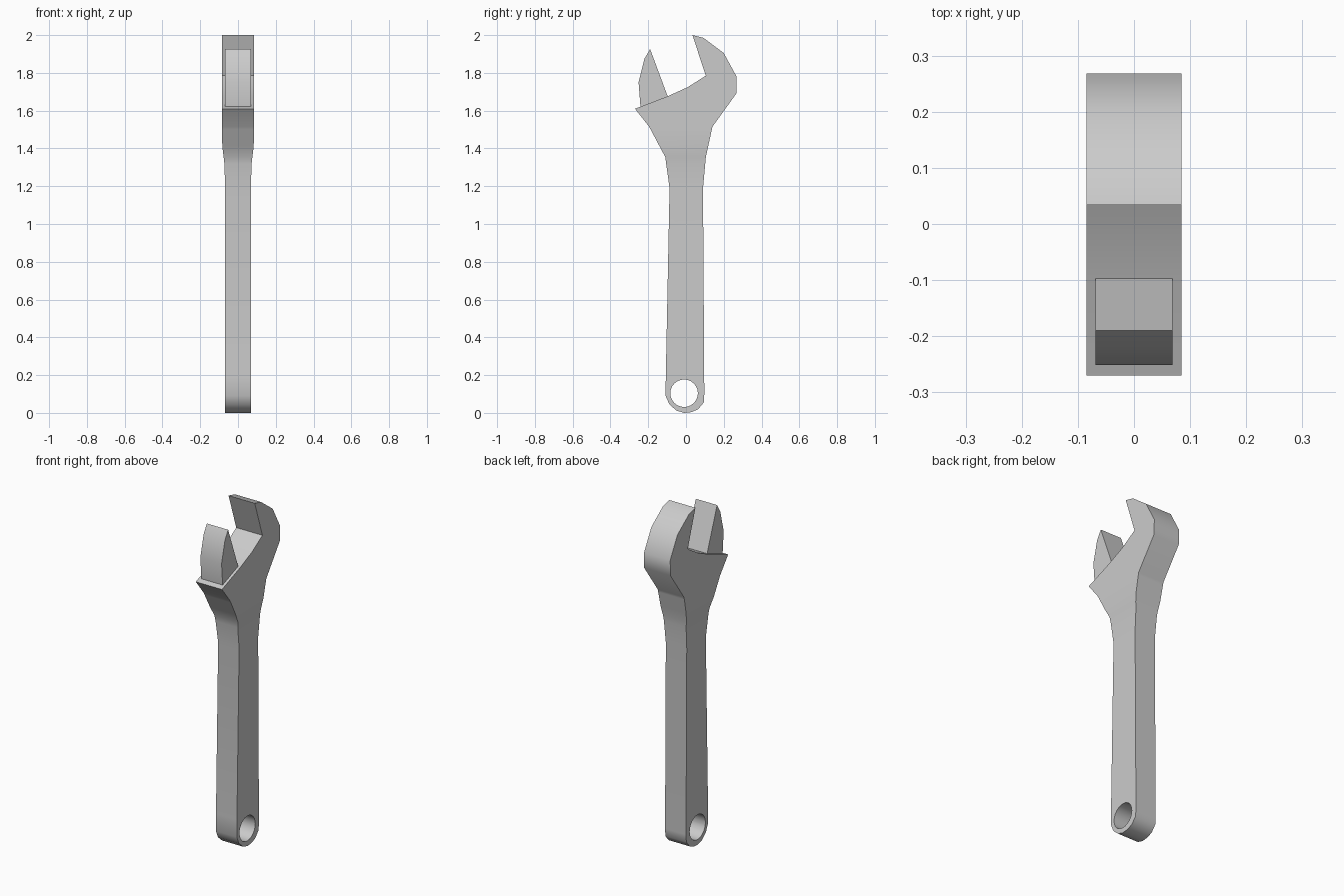
import bpy, bmesh, math
from mathutils import Matrix

if "Cube" in bpy.data.objects:
    bpy.data.objects.remove(bpy.data.objects["Cube"])


def half_width(z, table):
    # linear interpolation of half thickness along the height
    for (z0, w0), (z1, w1) in zip(table, table[1:]):
        if z <= z1:
            return w0 + (w1 - w0) * max(0, z - z0) / (z1 - z0)
    return table[-1][1]


def plate(name, profile, table):
    # extrude a side profile (y, z), then vary its thickness by height
    bm = bmesh.new()
    face = bm.faces.new([bm.verts.new((-1, y, z)) for y, z in profile])
    ext = bmesh.ops.extrude_face_region(bm, geom=[face])
    for v in ext["geom"]:
        if isinstance(v, bmesh.types.BMVert):
            v.co.x = 1
    for z, _ in table[1:-1]:
        bmesh.ops.bisect_plane(bm, geom=bm.verts[:] + bm.edges[:] + bm.faces[:],
                               plane_co=(0, 0, z), plane_no=(0, 0, 1))
    for v in bm.verts:
        v.co.x = math.copysign(half_width(v.co.z, table), v.co.x)
    bmesh.ops.recalc_face_normals(bm, faces=bm.faces[:])
    mesh = bpy.data.meshes.new(name)
    bm.to_mesh(mesh)
    bm.free()
    obj = bpy.data.objects.new(name, mesh)
    bpy.context.collection.objects.link(obj)
    return obj


def smooth(obj):
    bpy.ops.object.select_all(action='DESELECT')
    obj.select_set(True)
    bpy.context.view_layer.objects.active = obj
    bpy.ops.object.shade_smooth_by_angle(angle=math.radians(38))


# handle, neck and fixed jaw
body = plate("wrench_body", [
    (0.034, 2.0), (0.093, 1.985), (0.2, 1.905), (0.268, 1.78), (0.266, 1.69),
    (0.14, 1.515), (0.105, 1.355), (0.09, 1.19), (0.097, 0.10), (0.094, 0.055),
    (0.065, 0.02), (0.03, 0.004), (-0.01, 0.0), (-0.05, 0.012), (-0.088, 0.045),
    (-0.108, 0.09), (-0.107, 0.19), (-0.087, 1.19), (-0.11, 1.355),
    (-0.195, 1.515), (-0.27, 1.61), (-0.10, 1.675), (0.01, 1.725), (0.105, 1.785)],
    [(0, 0.068), (1.19, 0.068), (1.32, 0.072), (1.41, 0.083), (1.5, 0.085), (2.0, 0.085)])

# hanging hole
bpy.ops.mesh.primitive_cylinder_add(vertices=24, radius=0.073, depth=0.5,
                                    location=(0, -0.01, 0.104), rotation=(0, math.pi / 2, 0))
cutter = bpy.context.object
cutter.name = "hole_cutter"
cutter.hide_render = True
mod = body.modifiers.new("hole", 'BOOLEAN')
mod.operation = 'DIFFERENCE'
mod.solver = 'EXACT'
mod.object = cutter
bpy.context.view_layer.objects.active = body
bpy.ops.object.modifier_apply(modifier="hole")
bpy.data.objects.remove(cutter)
smooth(body)

# sliding jaw standing on the sloped shelf
jaw = plate("sliding_jaw", [
    (-0.19, 1.926), (-0.22, 1.875), (-0.251, 1.75), (-0.241, 1.62), (-0.097, 1.676)],
    [(0, 0.069), (2, 0.069)])
smooth(jaw)
